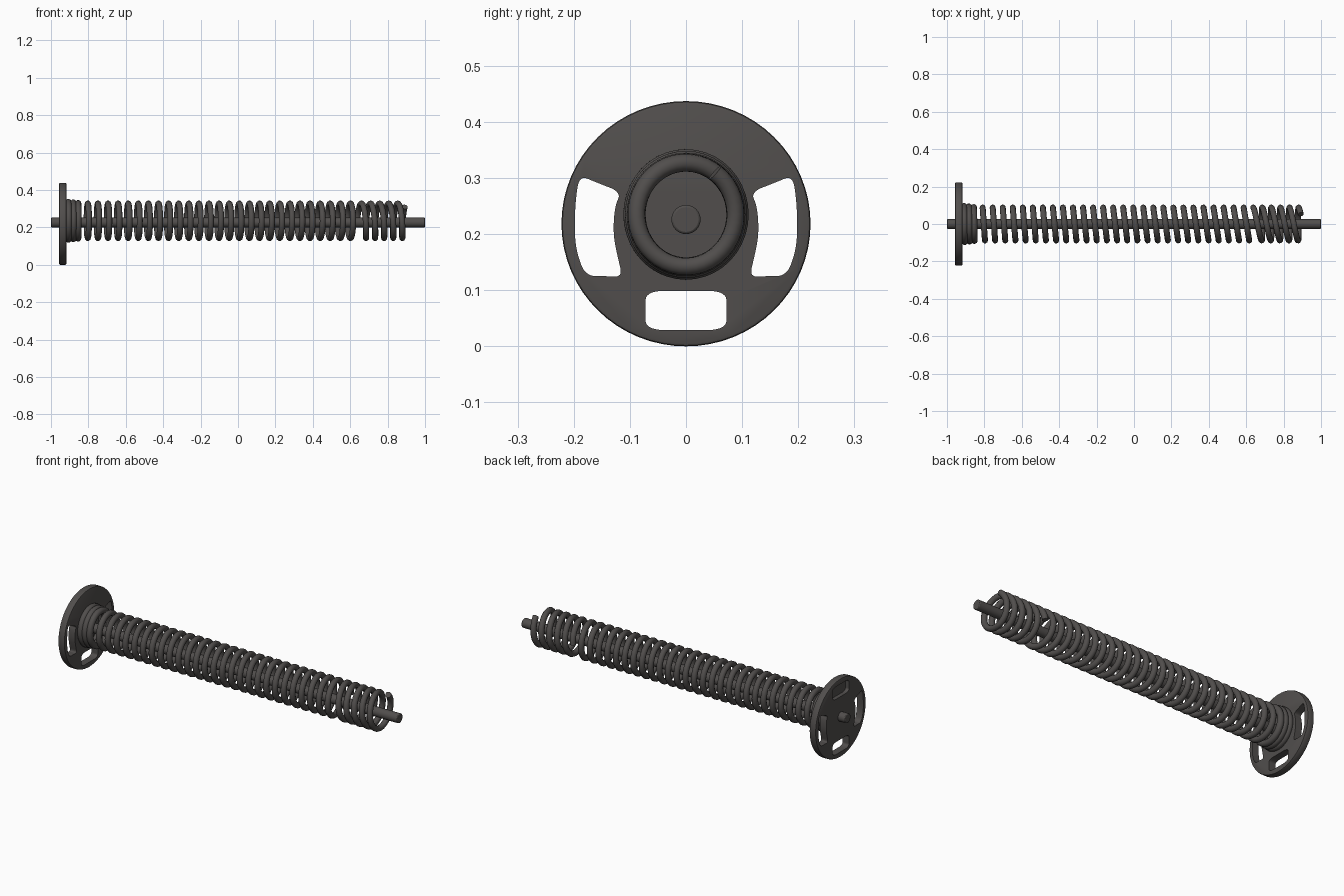
import bpy, bmesh, math

if "Cube" in bpy.data.objects:
    bpy.data.objects.remove(bpy.data.objects["Cube"])

metal = bpy.data.materials.new("dark grey metal")
metal.diffuse_color = (0.082, 0.076, 0.073, 1)
metal.use_nodes = True
metal.node_tree.nodes["Principled BSDF"].inputs["Base Color"].default_value = metal.diffuse_color
ROD_Z, SPRING_Z = 0.226, 0.235


def finish(ob, angle=40):
    ob.data.materials.clear()
    ob.data.materials.append(metal)
    bpy.ops.object.select_all(action='DESELECT')
    ob.select_set(True)
    bpy.context.view_layer.objects.active = ob
    bpy.ops.object.shade_smooth_by_angle(angle=math.radians(angle))


def chaikin(pts, n=3):
    for _ in range(n):
        out = []
        for a, b in zip(pts, pts[1:] + pts[:1]):
            out.append((a[0] * .75 + b[0] * .25, a[1] * .75 + b[1] * .25))
            out.append((a[0] * .25 + b[0] * .75, a[1] * .25 + b[1] * .75))
        pts = out
    return pts


def prism(name, pts, x0, x1):
    """Solid with a (y, z) outline, running from x0 to x1."""
    bm = bmesh.new()
    a = [bm.verts.new((x0, y, z)) for y, z in pts]
    b = [bm.verts.new((x1, y, z)) for y, z in pts]
    bm.faces.new(a)
    bm.faces.new(b[::-1])
    n = len(pts)
    for i in range(n):
        j = (i + 1) % n
        bm.faces.new((a[i], b[i], b[j], a[j]))
    bmesh.ops.recalc_face_normals(bm, faces=bm.faces[:])
    me = bpy.data.meshes.new(name)
    bm.to_mesh(me)
    bm.free()
    ob = bpy.data.objects.new(name, me)
    bpy.context.collection.objects.link(ob)
    return ob


def circle(ry, rz, cz, n):
    return [(ry * math.cos(2 * math.pi * i / n), cz + rz * math.sin(2 * math.pi * i / n))
            for i in range(n)]


def wire(name, paths, closed, radius):
    """Round wire along one or more paths, as a mesh."""
    cu = bpy.data.curves.new(name, 'CURVE')
    cu.dimensions = '3D'
    cu.bevel_depth = radius
    cu.bevel_resolution = 3
    cu.use_fill_caps = True
    for p in paths:
        sp = cu.splines.new('POLY')
        sp.points.add(len(p) - 1)
        for pt, co in zip(sp.points, p):
            pt.co = (*co, 1)
        sp.use_cyclic_u = closed
    ob = bpy.data.objects.new(name, cu)
    bpy.context.collection.objects.link(ob)
    bpy.ops.object.select_all(action='DESELECT')
    ob.select_set(True)
    bpy.context.view_layer.objects.active = ob
    bpy.ops.object.convert(target='MESH')
    ob = bpy.context.view_layer.objects.active
    finish(ob, 60)
    return ob


def coil(x, r, slope, n=40):
    pts = []
    for i in range(n):
        t = 2 * math.pi * i / n
        y = r * math.cos(t)
        pts.append((x - slope * y, y, SPRING_Z + r * 1.05 * math.sin(t)))
    return pts


# central rod
rod = prism("centre_rod", circle(0.026, 0.026, ROD_Z, 32), -1, 1)
bv = rod.modifiers.new("edge", 'BEVEL')
bv.width, bv.segments = 0.004, 2
bv.limit_method = 'ANGLE'
finish(rod)

# end plate with three slots and a blind pocket behind
plate = prism("end_plate", circle(0.222, 0.2185, 0.2185, 64), -0.957, -0.917)
bv = plate.modifiers.new("edge", 'BEVEL')
bv.width, bv.segments = 0.006, 2
bv.limit_method = 'ANGLE'
side = [(0.115, 0.275), (0.16, 0.292), (0.19, 0.305), (0.197, 0.26), (0.199, 0.20),
        (0.193, 0.16), (0.178, 0.125), (0.14, 0.125), (0.113, 0.124), (0.122, 0.16),
        (0.13, 0.20), (0.127, 0.25)]
low = [(-0.072, 0.029), (0.0, 0.029), (0.072, 0.029), (0.072, 0.064),
       (0.072, 0.099), (0.0, 0.099), (-0.072, 0.099), (-0.072, 0.064)]
cuts = [
    (side, -1.1, -0.8),
    ([(-y, z) for y, z in side], -1.1, -0.8),
    (low, -1.1, -0.8),
    ([(y, 0.437 - z) for y, z in low], -1.1, -0.935),
]
cutters = []
for pts, x0, x1 in cuts:
    c = prism("slot_cutter", chaikin(pts), x0, x1)
    c.hide_render = True
    m = plate.modifiers.new("slot", 'BOOLEAN')
    m.operation, m.solver, m.object = 'DIFFERENCE', 'EXACT', c
    cutters.append(c)
bpy.context.view_layer.objects.active = plate
for m in list(plate.modifiers):
    bpy.ops.object.modifier_apply(modifier=m.name)
for c in cutters:
    bpy.data.objects.remove(c)
finish(plate)

# tightly packed coils seated on the plate
wire("seat_coils", [coil(-0.907 + 0.026 * i, 0.095 - 0.003 * i, 0.02) for i in range(3)],
     True, 0.0175)

# evenly spaced spring coils, leaning more toward the free end
wire("spring_coils", [coil(-0.803 + 0.054 * i, 0.088, 0.07 + 0.10 * i / 26)
                      for i in range(27)], True, 0.016)

# free end of the spring, a closer helix
helix = []
turns, n = 5.15, 210
for i in range(n):
    f = i / (n - 1)
    t = 2 * math.pi * turns * f
    y = 0.088 * math.cos(t)
    helix.append((0.648 + 0.25 * f - 0.12 * y, y, SPRING_Z + 0.0925 * math.sin(t)))
wire("spring_end", [helix], False, 0.016)
